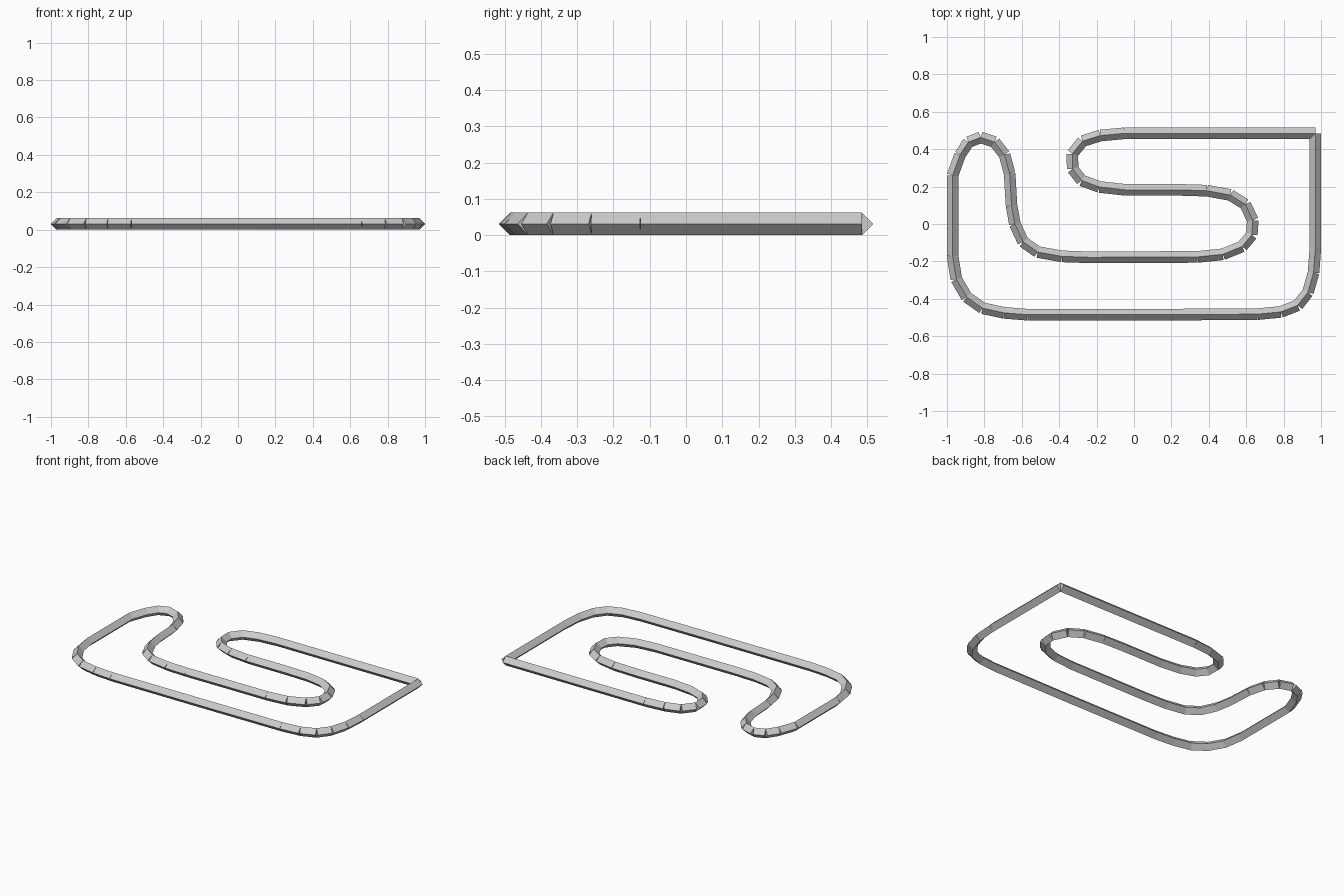
import bpy
import bmesh
from mathutils import Matrix, Vector

cube = bpy.data.objects.get("Cube")
if cube:
    bpy.data.objects.remove(cube, do_unlink=True)

R = 0.031  # half the diagonal of the square bar

# Single grey material
grey = bpy.data.materials.new("plain grey")
grey.use_nodes = True
colour = (0.6, 0.6, 0.6, 1)
grey.diffuse_color = colour
grey.node_tree.nodes["Principled BSDF"].inputs["Base Color"].default_value = colour


def bar_run(name, points):
    """Lay straight diamond bars, cut square, between successive points."""
    bm = bmesh.new()
    for a, b in zip(points, points[1:]):
        start, end = Vector((*a, R)), Vector((*b, R))
        way = end - start
        place = Matrix.Translation((start + end) / 2) @ way.to_track_quat('Z', 'Y').to_matrix().to_4x4()
        bmesh.ops.create_cone(bm, cap_ends=True, segments=4, radius1=R, radius2=R,
                              depth=way.length, matrix=place)
    mesh = bpy.data.meshes.new(name)
    bm.to_mesh(mesh)
    bm.free()
    mesh.materials.append(grey)
    obj = bpy.data.objects.new(name, mesh)
    bpy.context.collection.objects.link(obj)
    return obj


# Right side and front right bend
bar_run("right_and_front_border", [
    (0.97, 0.485), (0.97, -0.125), (0.96, -0.26), (0.93, -0.365),
    (0.875, -0.435), (0.785, -0.47), (0.66, -0.482), (0.1, -0.485), (-0.57, -0.485)])

# Front left bend, left side and rounded tip
bar_run("left_border", [
    (-0.57, -0.485), (-0.695, -0.475), (-0.81, -0.45), (-0.895, -0.39), (-0.95, -0.295),
    (-0.97, -0.17), (-0.97, 0.26), (-0.93, 0.37), (-0.885, 0.438), (-0.82, 0.463),
    (-0.745, 0.438), (-0.692, 0.37), (-0.665, 0.27)])

# Inner run to the hairpin on the right
bar_run("inner_border", [
    (-0.665, 0.27), (-0.655, 0.1), (-0.637, 0.0), (-0.593, -0.095), (-0.515, -0.15),
    (-0.385, -0.173), (-0.24, -0.178), (0.34, -0.176), (0.475, -0.162),
    (0.578, -0.12), (0.63, -0.058), (0.635, 0.02), (0.595, 0.105), (0.515, 0.155),
    (0.39, 0.178), (0.23, 0.183)])

# Second hairpin and straight back edge
bar_run("back_border", [
    (0.23, 0.183), (-0.05, 0.183), (-0.185, 0.198), (-0.28, 0.233), (-0.328, 0.295),
    (-0.33, 0.375), (-0.275, 0.443), (-0.18, 0.473), (-0.05, 0.485), (0.97, 0.485)])
